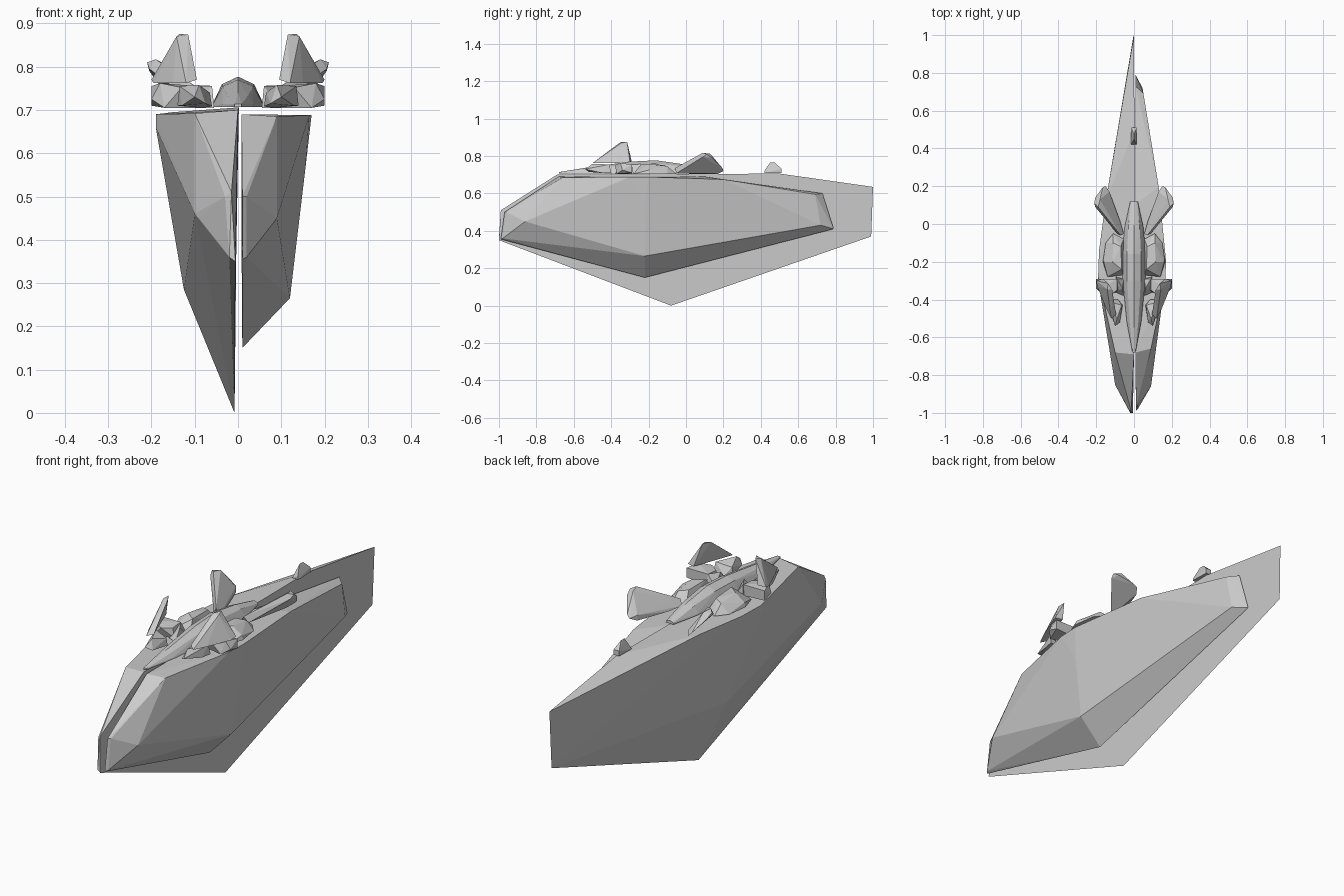
import bpy
import bmesh


def hull(name, pts):
    """Faceted convex solid wrapped around a few corner points."""
    bm = bmesh.new()
    for p in pts:
        bm.verts.new(p)
    res = bmesh.ops.convex_hull(bm, input=bm.verts)
    junk = [g for g in set(res["geom_interior"] + res["geom_unused"])
            if isinstance(g, bmesh.types.BMVert)]
    bmesh.ops.delete(bm, geom=junk, context='VERTS')
    bmesh.ops.dissolve_limit(bm, angle_limit=0.02, verts=bm.verts, edges=bm.edges)
    bmesh.ops.recalc_face_normals(bm, faces=bm.faces)
    me = bpy.data.meshes.new(name)
    bm.to_mesh(me)
    bm.free()
    ob = bpy.data.objects.new(name, me)
    bpy.context.collection.objects.link(ob)
    return ob


def pair(name, pts):
    """The same solid on both sides of the centre line."""
    hull("right_" + name, pts)
    hull("left_" + name, [(-x, y, z) for x, y, z in pts])


# Large left half of the rock, with the thin keel and tail
hull("left_rock", [
    (-0.006, -1.0, 0.35), (-0.015, -0.99, 0.51), (0.0, -0.69, 0.70),
    (0.002, 0.5, 0.706), (0.0, 1.0, 0.635), (-0.004, 0.99, 0.37),
    (-0.008, -0.08, 0.0), (-0.02, -1.0, 0.36), (-0.03, -0.98, 0.50),
    (-0.09, -0.87, 0.45), (-0.10, -0.68, 0.692), (-0.125, -0.12, 0.285),
    (-0.19, -0.28, 0.69), (-0.19, -0.30, 0.66), (-0.185, -0.14, 0.69),
    (-0.15, 0.12, 0.695), (-0.10, -0.85, 0.46)])

# Smaller right half
hull("right_rock", [
    (0.010, -0.99, 0.355), (0.010, -0.97, 0.50), (0.008, -0.68, 0.69),
    (0.008, 0.10, 0.69), (0.008, 0.73, 0.60), (0.008, 0.79, 0.41),
    (0.010, -0.22, 0.15), (0.02, -0.98, 0.36), (0.02, -0.96, 0.50),
    (0.09, -0.86, 0.45), (0.09, -0.66, 0.685), (0.12, -0.22, 0.265),
    (0.17, -0.20, 0.688), (0.165, -0.30, 0.688), (0.154, -0.22, 0.55),
    (0.13, 0.20, 0.675), (0.05, 0.69, 0.595), (0.045, 0.72, 0.43)])

# Central body lying along the top
body = []
for y, w, top in ((-0.68, 0.008, 0.712), (-0.52, 0.038, 0.74), (-0.30, 0.06, 0.77),
                  (-0.16, 0.062, 0.777), (-0.02, 0.05, 0.757), (0.12, 0.02, 0.722)):
    for s in (-1, 1):
        body += [(s * w, y, 0.707), (s * w * 0.95, y, 0.714),
                 (s * w * 0.6, y, 0.707 + (top - 0.707) * 0.75)]
    body.append((0, y, top))
hull("body", body)

# Side bulges
pair("side_bulge", [
    (0.055, -0.27, 0.705), (0.055, -0.08, 0.705), (0.11, -0.05, 0.705),
    (0.15, -0.10, 0.705), (0.165, -0.20, 0.705), (0.14, -0.28, 0.705),
    (0.065, -0.24, 0.757), (0.07, -0.12, 0.752), (0.115, -0.20, 0.757),
    (0.16, -0.20, 0.725), (0.11, -0.10, 0.745)])

# Front limbs and the upright paddles standing on them
pair("front_limb", [
    (0.08, -0.29, 0.705), (0.08, -0.35, 0.705), (0.17, -0.37, 0.705),
    (0.20, -0.34, 0.725), (0.20, -0.29, 0.71), (0.20, -0.29, 0.755),
    (0.18, -0.35, 0.762), (0.09, -0.29, 0.755), (0.09, -0.35, 0.75),
    (0.13, -0.38, 0.752)])
pair("front_paddle", [
    (0.20, -0.30, 0.77), (0.165, -0.29, 0.77), (0.195, -0.33, 0.762),
    (0.135, -0.315, 0.876), (0.115, -0.35, 0.874), (0.142, -0.345, 0.87),
    (0.095, -0.48, 0.77), (0.12, -0.50, 0.762), (0.15, -0.44, 0.762)])
pair("front_claw", [
    (0.06, -0.43, 0.708), (0.085, -0.40, 0.705), (0.075, -0.52, 0.715),
    (0.10, -0.54, 0.73), (0.13, -0.45, 0.71), (0.14, -0.40, 0.71),
    (0.135, -0.41, 0.755), (0.09, -0.50, 0.758), (0.065, -0.43, 0.74)])

# Shoulder links
pair("shoulder", [
    (0.055, -0.38, 0.705), (0.055, -0.29, 0.705), (0.095, -0.28, 0.705),
    (0.10, -0.36, 0.705), (0.06, -0.34, 0.755), (0.09, -0.29, 0.755)])

# Back flippers, tilted outwards
pair("back_flipper", [
    (0.055, -0.05, 0.71), (0.07, -0.06, 0.735), (0.09, -0.05, 0.708),
    (0.075, 0.02, 0.705), (0.13, 0.17, 0.705), (0.15, 0.20, 0.72),
    (0.165, 0.195, 0.735), (0.205, 0.14, 0.79), (0.21, 0.11, 0.81),
    (0.19, 0.09, 0.817), (0.18, 0.13, 0.812), (0.205, 0.09, 0.795),
    (0.13, 0.17, 0.73)])

# Small pointed tail nub
hull("tail_nub", [
    (-0.016, 0.42, 0.708), (0.016, 0.42, 0.708), (-0.014, 0.51, 0.708),
    (0.014, 0.51, 0.708), (-0.014, 0.51, 0.732), (0.014, 0.51, 0.732),
    (0.0, 0.45, 0.765), (0.0, 0.475, 0.765), (0.012, 0.42, 0.722)])
